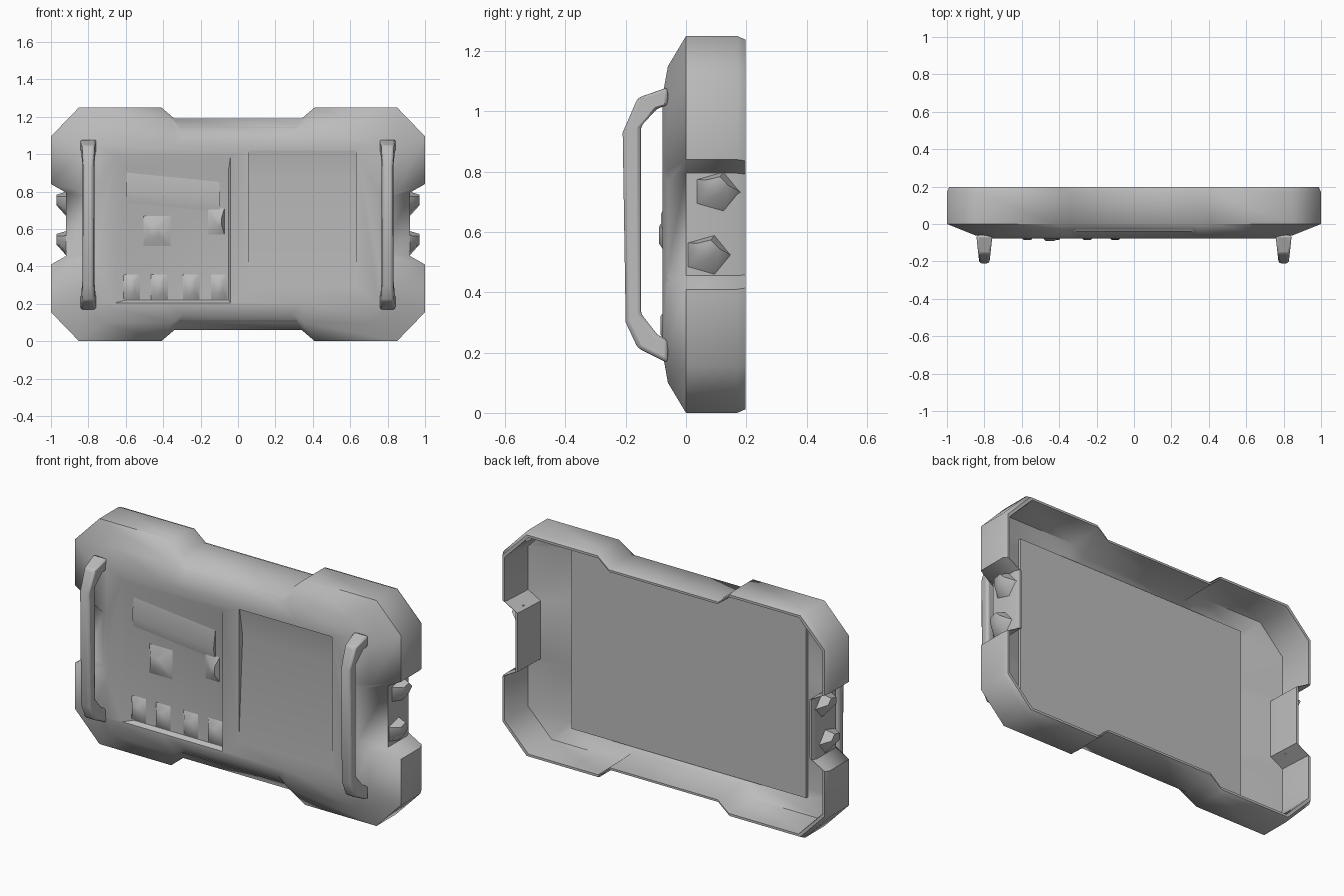
import bpy, bmesh, math

old = bpy.data.objects.get("Cube")
if old:
    bpy.data.objects.remove(old, do_unlink=True)

grey = bpy.data.materials.new("plain grey")
grey.use_nodes = True
COLOUR = (0.5, 0.5, 0.5, 1)
grey.diffuse_color = COLOUR
grey.node_tree.nodes["Principled BSDF"].inputs["Base Color"].default_value = COLOUR
MID = 0.625


def loft(name, rings):
    """Skin a list of equal-length closed rings and cap both ends."""
    bm = bmesh.new()
    loops = [[bm.verts.new(p) for p in ring] for ring in rings]
    n = len(loops[0])
    for a, b in zip(loops, loops[1:]):
        for i in range(n):
            j = (i + 1) % n
            bm.faces.new((a[i], a[j], b[j], b[i]))
    bm.faces.new(loops[0])
    bm.faces.new(loops[-1])
    bmesh.ops.remove_doubles(bm, verts=bm.verts[:], dist=0.0005)
    bmesh.ops.recalc_face_normals(bm, faces=bm.faces[:])
    mesh = bpy.data.meshes.new(name)
    bm.to_mesh(mesh)
    bm.free()
    mesh.materials.append(grey)
    ob = bpy.data.objects.new(name, mesh)
    bpy.context.collection.objects.link(ob)
    return ob


def smooth(ob, degrees):
    bpy.ops.object.select_all(action="DESELECT")
    ob.select_set(True)
    bpy.context.view_layer.objects.active = ob
    bpy.ops.object.shade_smooth_by_angle(angle=math.radians(degrees))


# Outline of the case: one quarter mirrored all round
quarter = [(0.34, 0.565), (0.41, 0.625), (0.85, 0.625),
           (1, 0.47), (1, 0.215), (0.92, 0.17)]
right_half = quarter + [(x, -z) for x, z in reversed(quarter)]
outline = right_half + [(-x, z) for x, z in reversed(right_half)]


def inset(y, dx, dz):
    return [(x * (1 - dx), y, MID + z * (1 - dz / MID)) for x, z in outline]


def rectangle(y, w, h):
    return [(max(-w, min(w, x)), y, MID + max(-h, min(h, z))) for x, z in outline]


# Thin open-backed case: back plate, sloping cavity wall, rim, outer wall, front bevel
case = loft("case_shell", [
    rectangle(-0.025, 0.72, 0.515),
    rectangle(-0.04, 0.72, 0.515),
    inset(0.005, 0.035, 0.035),
    inset(0.175, 0.028, 0.028),
    inset(0.197, 0.025, 0.025),
    inset(0.197, 0.012, 0.012),
    inset(0.17, 0, 0),
    inset(0, 0, 0),
    inset(-0.06, 0.15, 0.1),
    rectangle(-0.078, 0.75, 0.425)])


# Recesses in the front for the control panel and the sloped display
def rect_ring(x0, x1, z0, z1, y):
    return [(x0, y, z0), (x1, y, z0), (x1, y, z1), (x0, y, z1)]


control_cut = loft("control_panel_cutter", [
    rect_ring(-0.71, -0.03, 0.19, 1.06, -0.1),
    rect_ring(-0.6, -0.05, 0.22, 0.92, -0.056)])
slope = [(-0.1, 1.02), (-0.072, 1.02), (-0.045, 0.86), (-0.08, 0.25), (-0.1, 0.25)]
display_cut = loft("display_cutter",
                   [[(x, y, z) for y, z in slope] for x in (0.06, 0.63)])
for cutter in (control_cut, display_cut):
    cutter.hide_render = True
    cutter.hide_viewport = True
    mod = case.modifiers.new("recess", "BOOLEAN")
    mod.operation = "DIFFERENCE"
    mod.solver = "EXACT"
    mod.object = cutter
depsgraph = bpy.context.evaluated_depsgraph_get()
case.data = bpy.data.meshes.new_from_object(case.evaluated_get(depsgraph))
case.modifiers.clear()
for cutter in (control_cut, display_cut):
    bpy.data.objects.remove(cutter, do_unlink=True)
smooth(case, 50)

# Carrying handles: outer and inner side profiles joined into a bar, wider at its feet
outer = [(-0.06, 1.08), (-0.16, 1.045), (-0.21, 0.93), (-0.2, 0.3), (-0.16, 0.215), (-0.06, 0.165)]
inner = [(-0.06, 1.02), (-0.095, 1.01), (-0.15, 0.95), (-0.15, 0.33), (-0.095, 0.26), (-0.06, 0.24)]


def bar_edge(side, point, sign):
    y, z = point
    return (side * 0.8 + sign * (0.05 + 0.11 * y), y, z)


for side, name in ((1, "left_handle"), (-1, "right_handle")):
    handle = loft(name, [[bar_edge(side, o, -1), bar_edge(side, o, 1),
                          bar_edge(side, i, 1), bar_edge(side, i, -1)]
                         for o, i in zip(outer, inner)])
    bevel = handle.modifiers.new("bevel", "BEVEL")
    bevel.width = 0.012
    bevel.segments = 2
    smooth(handle, 40)

# Faceted knobs in the side notches
for side, label in ((1, "left"), (-1, "right")):
    for z, y, level in ((0.73, 0.1, "upper"), (0.52, 0.07, "lower")):
        base, tip = [], []
        for k in range(5):
            a = math.tau * k / 5
            c, s = math.cos(a), math.sin(a)
            base.append((side * 0.91, y + 0.085 * c, z + 0.075 * s))
            tip.append((side * 0.97, y + 0.04 * c, z + 0.025 + 0.03 * s))
        smooth(loft(f"{label}_{level}_knob", [base, tip]), 60)


# Control panel: tapered keys, selector and small switch
def stud(name, x, z, w, h, y_top, taper=0.5, shift=0.0):
    def ring(y, k, dx):
        return rect_ring(x + dx - w * k, x + dx + w * k, z - h * k, z + h * k, y)
    smooth(loft(name, [ring(-0.05, 1, 0), ring(y_top, taper, shift)]), 60)


for n, x in enumerate((-0.57, -0.42, -0.25, -0.1)):
    stud(f"key_{n + 1}", x, 0.29, 0.05, 0.075, -0.085, 0.4)
stud("selector", -0.43, 0.59, 0.08, 0.09, -0.09, 0.3, -0.02)
stud("small_switch", -0.12, 0.64, 0.05, 0.08, -0.083, 0.25, 0.02)

# Soft ledge above the selector
ledge = [[(x, -0.05, z + 0.12), (x, -0.072, z - 0.02), (x, -0.05, z - 0.1)]
         for x, z in ((-0.6, 0.82), (-0.1, 0.77))]
smooth(loft("panel_ledge", ledge), 60)
